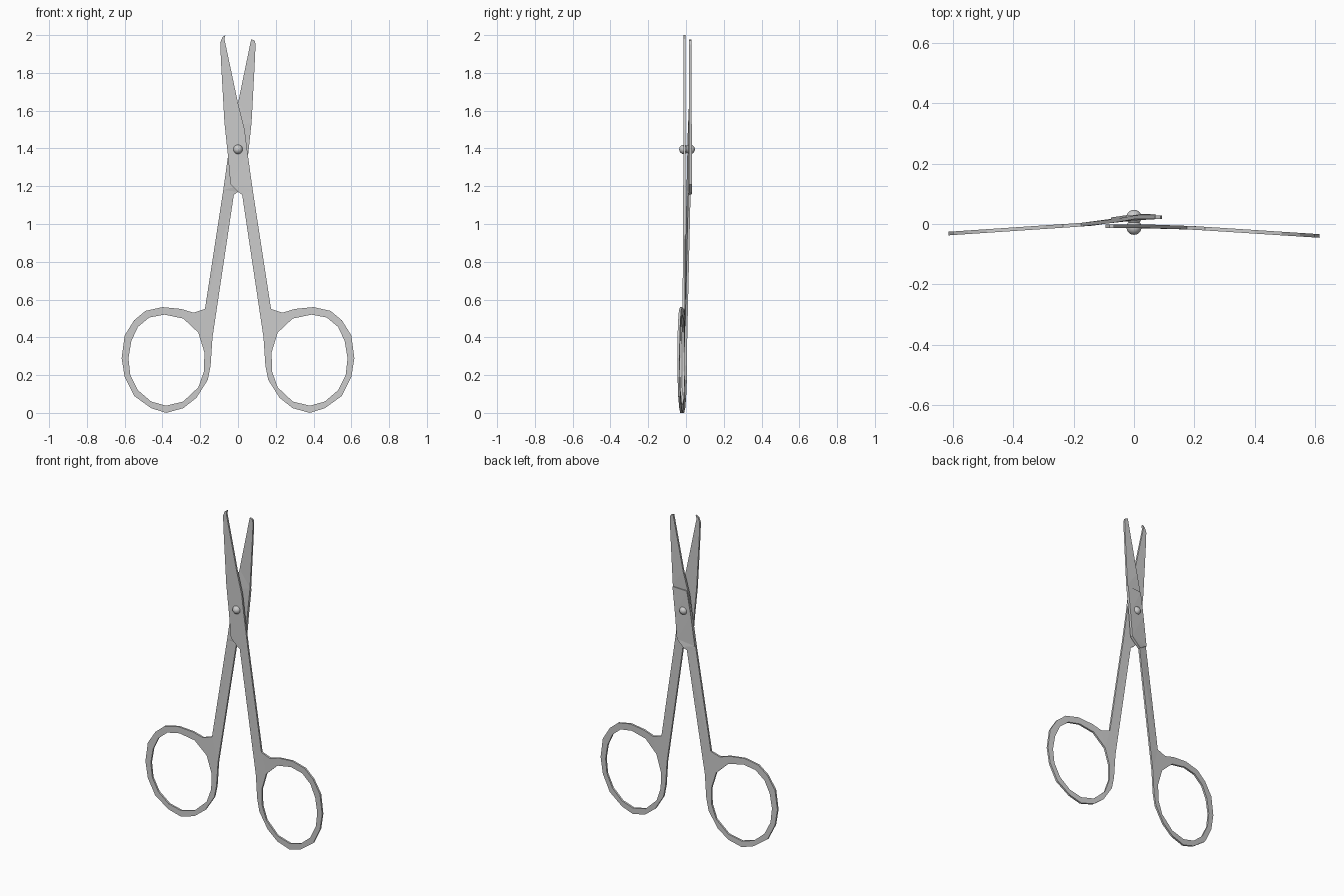
import bpy, bmesh
from mathutils import Vector

BLADE_L = [(0.05, 1.38), (0.035, 1.5), (0.0, 1.64), (-0.072, 1.98), (-0.066, 2.0), (-0.082, 1.99),
           (-0.094, 1.96), (-0.09, 1.86), (-0.072, 1.54), (-0.053, 1.36), (-0.04, 1.21), (0.0, 1.17)]
BLADE_R = [(0.05, 1.38), (0.035, 1.5), (0.0, 1.64), (-0.066, 1.96), (-0.07, 1.978), (-0.088, 1.972),
           (-0.093, 1.95), (-0.088, 1.84), (-0.072, 1.54), (-0.053, 1.36), (-0.04, 1.21), (0.0, 1.17)]
HANDLE = [(0.022, 1.155), (0.135, 0.40), (0.145, 0.25), (0.16, 0.175), (0.22, 0.08), (0.29, 0.025),
          (0.38, 0.0), (0.46, 0.025), (0.55, 0.09), (0.60, 0.19), (0.616, 0.29), (0.60, 0.41),
          (0.55, 0.49), (0.49, 0.54), (0.40, 0.56), (0.30, 0.55), (0.235, 0.53), (0.175, 0.55), (0.078, 1.18)]
HOLE = [(0.39, 0.52), (0.29, 0.50), (0.21, 0.425), (0.178, 0.32), (0.18, 0.22), (0.21, 0.135), (0.29, 0.06),
        (0.38, 0.038), (0.46, 0.06), (0.53, 0.12), (0.57, 0.2), (0.58, 0.29), (0.565, 0.38),
        (0.53, 0.455), (0.47, 0.505)]


def plate(name, loops, depth, side, half_t):
    """Filled xz outline; depth(x) bends the plate, side mirrors it."""
    bm = bmesh.new()
    edges = []
    for loop in loops:
        vs = [bm.verts.new((x, 0, z)) for x, z in loop]
        edges += [bm.edges.new((vs[i - 1], vs[i])) for i in range(len(vs))]
    bmesh.ops.triangle_fill(bm, edges=edges, use_beauty=True, normal=Vector((0, -1, 0)))
    for v in bm.verts:
        v.co = (side * v.co.x, depth(v.co.x) - half_t, v.co.z)
    ext = bmesh.ops.extrude_face_region(bm, geom=bm.faces[:], use_keep_orig=True)
    for g in ext["geom"]:
        if isinstance(g, bmesh.types.BMVert):
            g.co.y += 2 * half_t
    bmesh.ops.recalc_face_normals(bm, faces=bm.faces[:])
    me = bpy.data.meshes.new(name)
    bm.to_mesh(me)
    bm.free()
    ob = bpy.data.objects.new(name, me)
    bpy.context.collection.objects.link(ob)
    return ob


def bend(points):
    def f(x):
        if x <= points[0][0]:
            return points[0][1]
        for (a, ya), (b, yb) in zip(points, points[1:]):
            if x <= b:
                return ya + (yb - ya) * (x - a) / (b - a)
        return points[-1][1]
    return f


# Two crossing halves: blade, shank and finger ring in one plate
front_y = bend([(0.06, -0.008), (0.2, -0.013), (0.62, -0.04)])
back_y = bend([(0.0, 0.022), (0.05, 0.013), (0.13, 0.001), (0.2, -0.004), (0.62, -0.032)])
plate("front_half", [BLADE_L + HANDLE, HOLE], front_y, 1, 0.006)
plate("back_half", [BLADE_R + HANDLE, HOLE], back_y, -1, 0.006)

# Raised joint pad on the back half
PAD = [(0.05, 1.38), (0.026, 1.525), (-0.071, 1.53), (-0.053, 1.36), (-0.04, 1.21), (0.0, 1.17),
       (0.022, 1.155), (0.076, 1.19)]
plate("joint_pad", [PAD], bend([(0.0, 0.026), (0.08, 0.014)]), -1, 0.007)

# Rivet heads
for name, y in (("rivet_front", -0.011), ("rivet_back", 0.022)):
    bpy.ops.mesh.primitive_uv_sphere_add(segments=20, ring_count=12, radius=0.025, location=(0, y, 1.395))
    bpy.context.object.name = name
    bpy.ops.object.shade_smooth()
